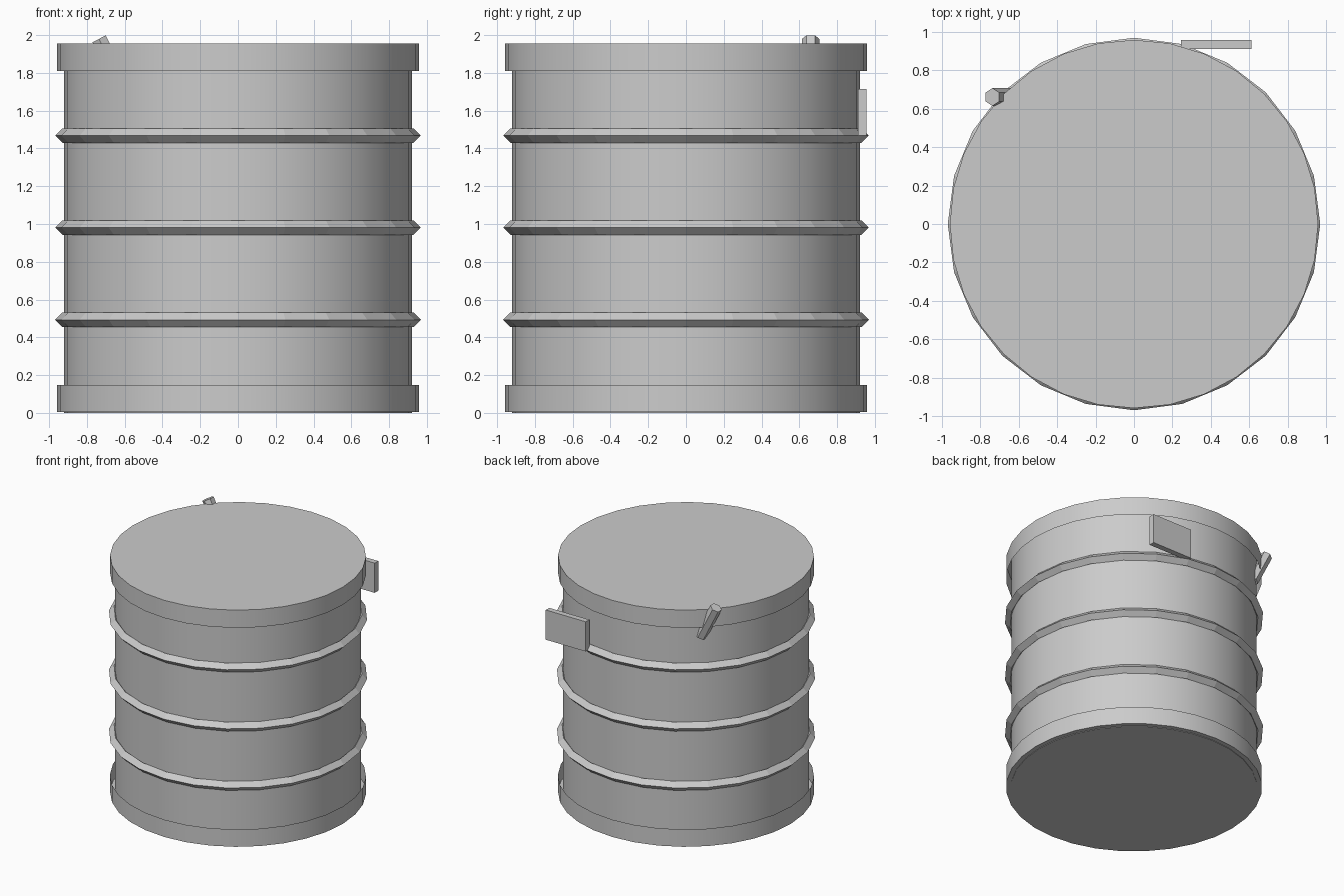
import bpy, bmesh
from math import radians, cos, sin, pi
from mathutils import Vector, Matrix

cube = bpy.data.objects.get("Cube")
if cube:
    bpy.data.objects.remove(cube, do_unlink=True)

steel = bpy.data.materials.new("grey steel")
steel.use_nodes = True
grey = (0.6, 0.6, 0.6, 1)
steel.diffuse_color = grey
steel.node_tree.nodes["Principled BSDF"].inputs["Base Color"].default_value = grey


def finish(name, bm, smooth=True):
    """Turn a bmesh into a named steel object."""
    mesh = bpy.data.meshes.new(name)
    bm.to_mesh(mesh)
    bm.free()
    mesh.materials.append(steel)
    obj = bpy.data.objects.new(name, mesh)
    bpy.context.collection.objects.link(obj)
    if smooth:
        bpy.ops.object.select_all(action='DESELECT')
        obj.select_set(True)
        bpy.context.view_layer.objects.active = obj
        bpy.ops.object.shade_smooth_by_angle(angle=radians(30))
    return obj


def cylinder(radius, bottom, top, sides):
    bm = bmesh.new()
    bmesh.ops.create_cone(bm, cap_ends=True, segments=sides, radius1=radius,
                          radius2=radius, depth=top - bottom,
                          matrix=Matrix.Translation((0, 0, (bottom + top) / 2)))
    return bm


def end_cap(name, bottom, top, open_side):
    """Shallow cup over one end of the drum, open towards its middle."""
    bm = cylinder(0.957, bottom, top, 32)
    bm.normal_update()
    inner = [f for f in bm.faces if f.normal.z * open_side > 0.9]
    bmesh.ops.delete(bm, geom=inner, context='FACES_ONLY')
    finish(name, bm)


def hoop(name, height, radius=0.93, bulge=0.038, sides=24):
    """Ring with a diamond section."""
    bm = bmesh.new()
    loops = []
    for i in range(sides):
        a = 2 * pi * i / sides
        loops.append([bm.verts.new(((radius + bulge * cos(t)) * cos(a),
                                    (radius + bulge * cos(t)) * sin(a),
                                    height + bulge * sin(t)))
                      for t in (0, pi / 2, pi, 3 * pi / 2)])
    for i in range(sides):
        p, q = loops[i], loops[(i + 1) % sides]
        for j in range(4):
            k = (j + 1) % 4
            bm.faces.new((p[j], q[j], q[k], p[k]))
    finish(name, bm, smooth=False)


# Drum and its end caps
finish("drum_body", cylinder(0.92, 0, 1.953, 32))
end_cap("top_rim", 1.81, 1.956, -1)
end_cap("bottom_rim", 0.004, 0.147, 1)

# Reinforcing hoops
for label, z in (("lower", 0.493), ("middle", 0.981), ("upper", 1.468)):
    hoop(label + "_hoop", z)

# Tilted six-sided peg tucked under the rim at the back
peg = finish("back_peg", cylinder(0.046, -0.3, 0, 6), smooth=False)
peg.matrix_world = (Matrix.Translation((-0.736, 0.66, 1.98))
                    @ Matrix.Rotation(radians(-27), 4, 'Y'))

# Flat plate on the back
bm = bmesh.new()
bmesh.ops.create_cube(bm, size=1, matrix=Matrix.Translation((0.428, 0.933, 1.591))
                      @ Matrix.Diagonal((0.365, 0.046, 0.245, 1)))
finish("back_plate", bm, smooth=False)
